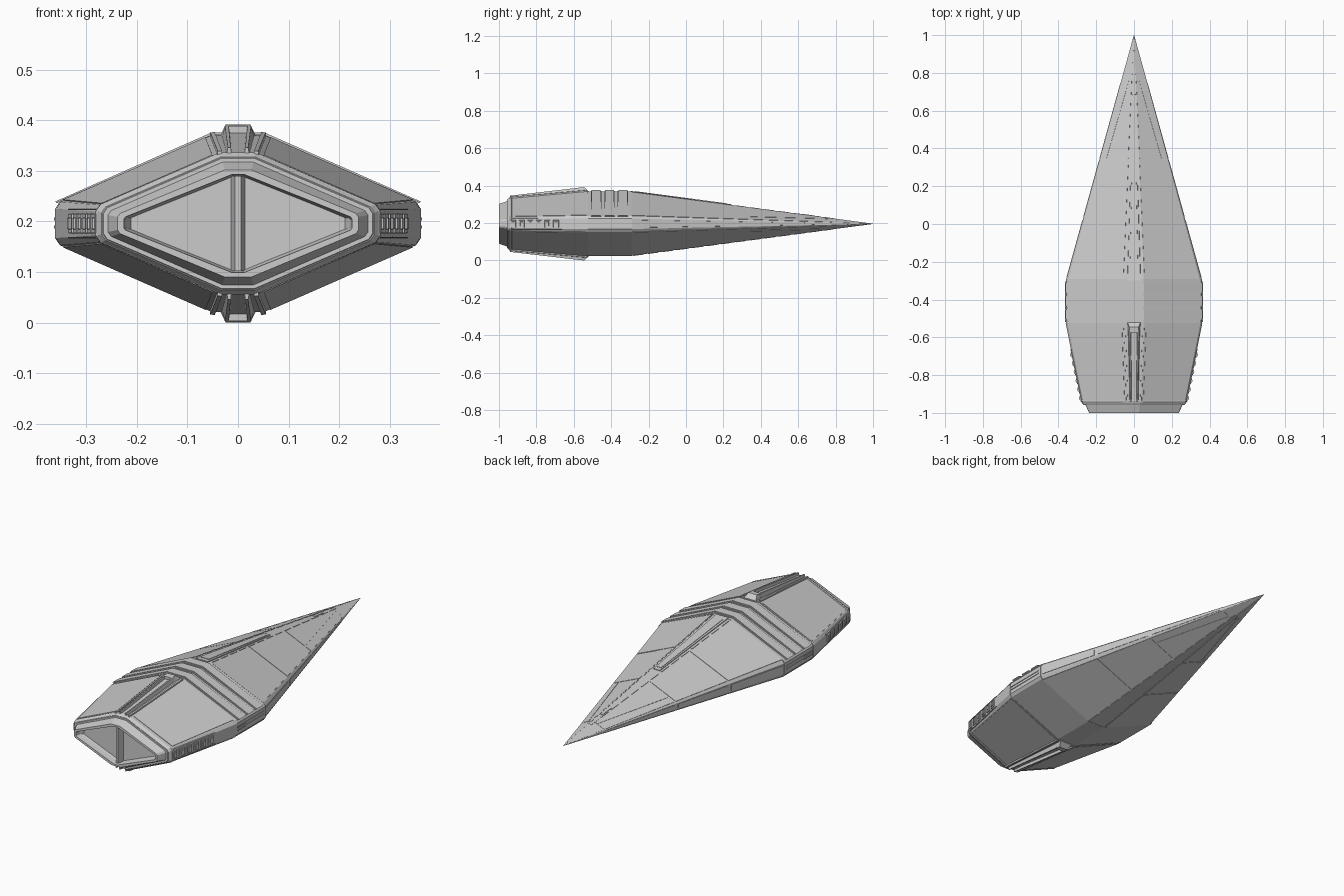
import bpy, bmesh, math
from mathutils import Vector

CZ = 0.196  # height of the hull's mid-plane


def mesh(name, parts, mirror=""):
    """Each part is a list of rings (x, y, z about mid-plane), lofted and capped, then mirrored."""
    bm = bmesh.new()
    for sx in ((1, -1) if "x" in mirror else (1,)):
        for sz in ((1, -1) if "z" in mirror else (1,)):
            for rings in parts:
                vs = [[bm.verts.new((x * sx, y, z * sz + CZ)) for x, y, z in r] for r in rings]
                n = len(vs[0])
                for a, b in zip(vs, vs[1:]):
                    for i in range(n):
                        j = (i + 1) % n
                        bm.faces.new((a[i], a[j], b[j], b[i]))
                bm.faces.new(vs[0])
                bm.faces.new(vs[-1])
    bmesh.ops.recalc_face_normals(bm, faces=bm.faces)
    me = bpy.data.meshes.new(name)
    bm.to_mesh(me)
    bm.free()
    ob = bpy.data.objects.new(name, me)
    bpy.context.collection.objects.link(ob)
    return ob


def ring(y, hw, sh, tw, th):
    """Flattened diamond section: side half width/height, crest half width/height."""
    c = min(0.014, sh * 0.35)
    q = [(hw, sh - c), (hw - c * 0.7, sh), (tw, th)]
    up = q + [(-x, z) for x, z in reversed(q)]
    return [(x, y, z) for x, z in up + [(-x, -z) for x, z in up]]


def block(x0, x1, y0, y1, z0, z1):
    return [[(x0, y, z0), (x1, y, z0), (x1, y, z1), (x0, y, z1)] for y in (y0, y1)]


def profile(y, pts):
    """Symmetric outline at y from its right-hand points."""
    return [(x, y, z) for x, z in pts] + [(-x, y, z) for x, z in reversed(pts)]


# --- main hull: nose, waist, rear with recessed engine mouth ---
mesh("nose_hull", [[ring(-0.298, 0.360, 0.042, 0.050, 0.172),
                    ring(1.0, 0.0008, 0.0006, 0.0003, 0.0008)]])
mesh("waist_hull", [[ring(-0.535, 0.360, 0.043, 0.050, 0.172),
                     ring(-0.29, 0.361, 0.043, 0.050, 0.172)]])
mesh("rear_hull", [[
    ring(-0.524, 0.362, 0.043, 0.052, 0.175),
    ring(-0.945, 0.277, 0.036, 0.035, 0.138),
    ring(-0.955, 0.270, 0.033, 0.033, 0.132),
    ring(-0.955, 0.258, 0.026, 0.031, 0.122),
    ring(-1.000, 0.238, 0.020, 0.026, 0.106),
    ring(-1.000, 0.226, 0.013, 0.012, 0.097),
    ring(-0.975, 0.222, 0.012, 0.012, 0.095),
    ring(-0.900, 0.198, 0.006, 0.010, 0.084),
]])
# rim lip around the rear edge
mesh("rear_rim", [[ring(-0.957, 0.266, 0.031, 0.032, 0.129), ring(-0.940, 0.281, 0.038, 0.036, 0.1405),
                   ring(-0.932, 0.282, 0.038, 0.036, 0.1405), ring(-0.925, 0.270, 0.030, 0.030, 0.130)]])

# --- engine mouth: central wedge post and vertical slats ---
mesh("engine_post", [[[(-0.030, -0.895, z), (-0.006, -0.99, z), (0.006, -0.99, z), (0.030, -0.895, z)]
                      for z in (-0.094, 0.094)]])
slats = []
for i in range(10):
    x = 0.034 + i * 0.0165
    h = 0.084 - (x - 0.01) * 0.078 / 0.188
    slats.append(block(x, x + 0.009, -0.918, -0.895, -h, h))
mesh("engine_slats", slats, "x")
mesh("engine_side_blocks", [[[(0.198, -0.93, -0.012), (0.232, -0.995, -0.016), (0.232, -0.995, 0.016), (0.198, -0.93, 0.012)],
                             [(0.190, -0.89, -0.008), (0.232, -0.89, -0.016), (0.232, -0.89, 0.016), (0.190, -0.89, 0.008)]]], "x")

# --- three raised bands over the waist, each with a thinner raised pad ---
bands = []
for yc in (-0.338, -0.408, -0.480):
    for w, d in ((0.029, 0.004), (0.024, 0.008)):
        pts = [(0.330, 0.030), (0.359 + d * 0.4, 0.040 + d * 0.4), (0.050 + d * 0.3, 0.172 + d), (0, 0.172 + d)]
        bands.append([profile(yc - w, pts[:3]), profile(yc + w, pts[:3])])
mesh("waist_bands", bands)
# long slot frame on the waist side
mesh("waist_side_slots", [block(0.355, 0.364, -0.52, -0.305, z, z + 0.006) for z in (-0.010, 0.006)], "x")

# --- dorsal and ventral ridge on the rear: capped U-shaped trough, rails, centre strip ---
def trough(y, b, t, zb, zt):
    return profile(y, [(b, zb), (t, zt), (t * 0.72, zt), (t * 0.62, zt - 0.014)])


mesh("rear_ridge", [
    [trough(-0.565, 0.036, 0.026, 0.150, 0.194), trough(-0.942, 0.027, 0.020, 0.115, 0.150)],
    [profile(-0.522, [(0.046, 0.150), (0.034, 0.176)]), profile(-0.545, [(0.040, 0.150), (0.024, 0.196)]),
     profile(-0.575, [(0.037, 0.150), (0.024, 0.193)])],
], "z")
mesh("rear_ridge_rails", [[
    [(0.045, -0.53, 0.160), (0.056, -0.53, 0.160), (0.055, -0.53, 0.180), (0.046, -0.53, 0.181)],
    [(0.031, -0.945, 0.125), (0.042, -0.945, 0.125), (0.040, -0.945, 0.143), (0.032, -0.945, 0.144)]]], "xz")

# --- side vents on the rear flanks ---
def flank(y, d):
    return 0.276 + (y + 0.945) * 0.202 + d


def flank_block(y0, y1, z0, z1, d):
    return [[(flank(y, -0.01), y, z0), (flank(y, d), y + s, z0 + 0.002),
             (flank(y, d), y + s, z1 - 0.002), (flank(y, -0.01), y, z1)]
            for y, s in ((y0, 0.003), (y1, -0.003))]


vents = []
for i in range(6):
    y = -0.925 + i * 0.046
    vents.append(flank_block(y - 0.017, y + 0.017, -0.021, 0.021, 0.006))
    vents.append(flank_block(y - 0.010, y + 0.010, -0.013, 0.013, 0.010))
mesh("side_vents", vents, "x")
mesh("side_vent_rails", [flank_block(-0.935, -0.66, z, z + 0.006, 0.003) for z in (-0.031, 0.025)], "x")


# --- raised armour panels on the sloped faces ---
def slope_point(y, u, nose, d):
    """Point on a sloped face at fraction u from crest to side, pushed out by d."""
    if nose:
        k = (1 - y) / 1.298
        a, b = Vector((0.050, 0.172)) * k, Vector((0.352, 0.042)) * k
    else:
        k = (y + 0.945) / 0.421
        a = Vector((0.035, 0.138)).lerp(Vector((0.052, 0.175)), k)
        b = Vector((0.269, 0.036)).lerp(Vector((0.353, 0.043)), k)
    p = a.lerp(b, u)
    return (p.x + d * 0.4, y, p.y + d * 0.9)


def panel(y0, y1, u0=(0.02, 0.985), u1=(0.02, 0.985), nose=True, h=0.002):
    spots = ((y0, u0[0]), (y0, u0[1]), (y1, u1[1]), (y1, u1[0]))
    return [[slope_point(y, u, nose, d) for y, u in spots] for d in (-0.003, h)]


mesh("nose_panels", [
    panel(-0.292, 0.027), panel(0.034, 0.338),
    panel(0.346, 0.76, (0.03, 0.76), (0.03, 0.24)),
    panel(0.346, 0.76, (0.79, 0.985), (0.30, 0.98)),
    panel(0.767, 0.975, h=0.001),
], "xz")
mesh("rear_panels", [panel(-0.922, -0.532, (0.06, 0.98), (0.04, 0.98), False)], "xz")


# --- spine on the crest of the nose ---
def crest(y):
    return 0.172 * (1 - y) / 1.298


def spine(y0, y1, w0, w1, h):
    return [profile(y, [(w, crest(y) - 0.006), (w * 0.9, crest(y) + h)]) for y, w in ((y0, w0), (y1, w1))]


mesh("nose_spine", [spine(-0.298, 0.24, 0.038, 0.020, 0.004), spine(-0.27, 0.22, 0.024, 0.013, 0.006),
                    spine(0.62, 0.69, 0.010, 0.007, 0.003)])
# broken seam strips along the crest edges
seams = []
for i in range(14):
    y = -0.28 + i * 0.078
    rings = []
    for yy in (y, y + 0.055):
        x, z = 0.050 * (1 - yy) / 1.298, crest(yy)
        rings.append([(x - 0.002, yy, z - 0.004), (x + 0.002, yy, z - 0.004), (x + 0.002, yy, z + 0.002), (x - 0.002, yy, z + 0.002)])
    seams.append(rings)
mesh("crest_seams", seams, "xz")
# thin strips along the nose side edge
strips = []
for y0, y1 in ((-0.28, 0.02), (0.04, 0.33), (0.35, 0.75)):
    strips.append([[(0.360 * k - 0.004, y, -0.022 * k), (0.360 * k + 0.002, y, -0.020 * k),
                    (0.360 * k + 0.002, y, 0.020 * k), (0.360 * k - 0.004, y, 0.022 * k)]
                   for y, k in ((y0, (1 - y0) / 1.298), (y1, (1 - y1) / 1.298))])
mesh("nose_edge_strips", strips, "x")
